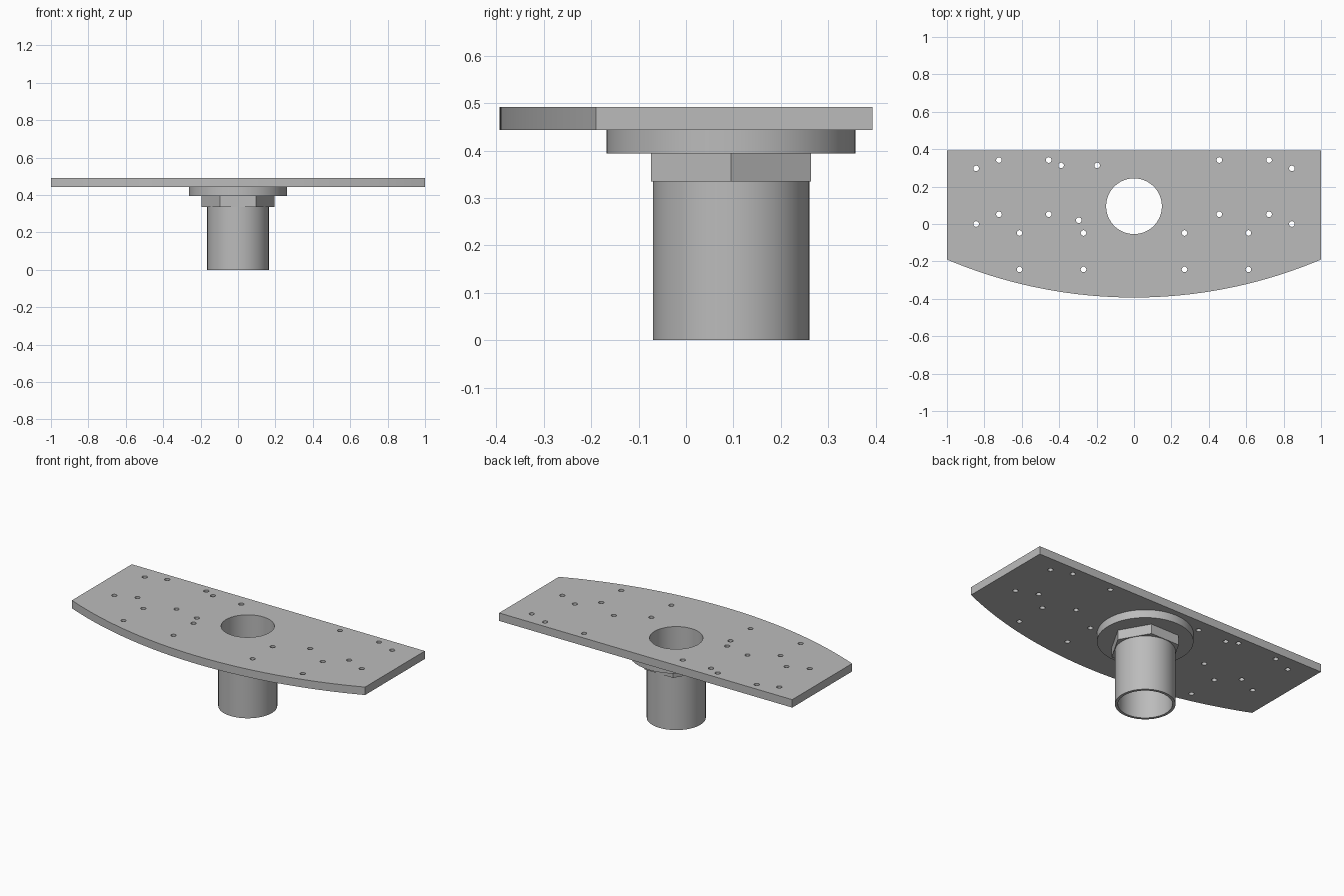
import bpy
import math

if "Cube" in bpy.data.objects:
    bpy.data.objects.remove(bpy.data.objects["Cube"])

CENTRE = (0, 0.095)
BORE = 0.149

steel = bpy.data.materials.new("grey steel")
steel.use_nodes = True
GREY = (0.5, 0.5, 0.5, 1)
steel.diffuse_color = GREY
steel.node_tree.nodes["Principled BSDF"].inputs["Base Color"].default_value = GREY


def ring(centre, radius, sides):
    """Points of a regular polygon with a corner on +x."""
    return [(centre[0] + radius * math.cos(math.tau * i / sides),
             centre[1] + radius * math.sin(math.tau * i / sides)) for i in range(sides)]


def prism(name, outlines, bottom, top):
    """Extrude a flat profile; outlines after the first become holes."""
    curve = bpy.data.curves.new(name, 'CURVE')
    curve.dimensions = '2D'
    curve.fill_mode = 'BOTH'
    curve.extrude = (top - bottom) / 2
    for points in outlines:
        spline = curve.splines.new('POLY')
        spline.points.add(len(points) - 1)
        for p, (x, y) in zip(spline.points, points):
            p.co = (x, y, 0, 1)
        spline.use_cyclic_u = True
    obj = bpy.data.objects.new(name, curve)
    bpy.context.collection.objects.link(obj)
    obj.location.z = (bottom + top) / 2
    bpy.ops.object.select_all(action='DESELECT')
    bpy.context.view_layer.objects.active = obj
    obj.select_set(True)
    bpy.ops.object.convert(target='MESH')
    obj = bpy.context.object
    # Weld the caps to the walls and face everything outward
    bpy.ops.object.mode_set(mode='EDIT')
    bpy.ops.mesh.select_all(action='SELECT')
    bpy.ops.mesh.remove_doubles(threshold=0.0001)
    bpy.ops.mesh.normals_make_consistent(inside=False)
    bpy.ops.object.mode_set(mode='OBJECT')
    obj.data.materials.clear()
    obj.data.materials.append(steel)
    bpy.ops.object.shade_smooth_by_angle(angle=math.radians(25))
    return obj


bore = ring(CENTRE, BORE, 64)

# Pipe, hexagonal nut and round flange
prism("pipe", [ring(CENTRE, 0.165, 64), bore], 0, 0.335)
prism("hex_nut", [ring(CENTRE, 0.1945, 6), bore], 0.335, 0.394)
prism("flange", [ring(CENTRE, 0.263, 64), bore], 0.394, 0.443)

# Plate outline: straight back and sides, bowed front edge
BACK, SIDE, FRONT = 0.393, -0.19, -0.393
sag = SIDE - FRONT
radius = (1 + sag * sag) / (2 * sag)
half = math.asin(1 / radius)
steps = 48
outline = [(1, BACK), (-1, BACK)]
for i in range(steps + 1):
    a = half * (2 * i / steps - 1)
    outline.append((radius * math.sin(a), FRONT + radius * (1 - math.cos(a))))

# Bolt holes: mirrored pairs plus three single ones
pairs = [(0.844, 0.297), (0.722, 0.342), (0.456, 0.342), (0.844, 0),
         (0.722, 0.052), (0.456, 0.052), (0.612, -0.048), (0.27, -0.048),
         (0.612, -0.243), (0.27, -0.243)]
singles = [(-0.39, 0.313), (-0.197, 0.313), (-0.295, 0.02)]
centres = [(s * x, y) for x, y in pairs for s in (1, -1)] + singles
prism("plate", [outline, bore] + [ring(c, 0.015, 24) for c in centres], 0.443, 0.492)
